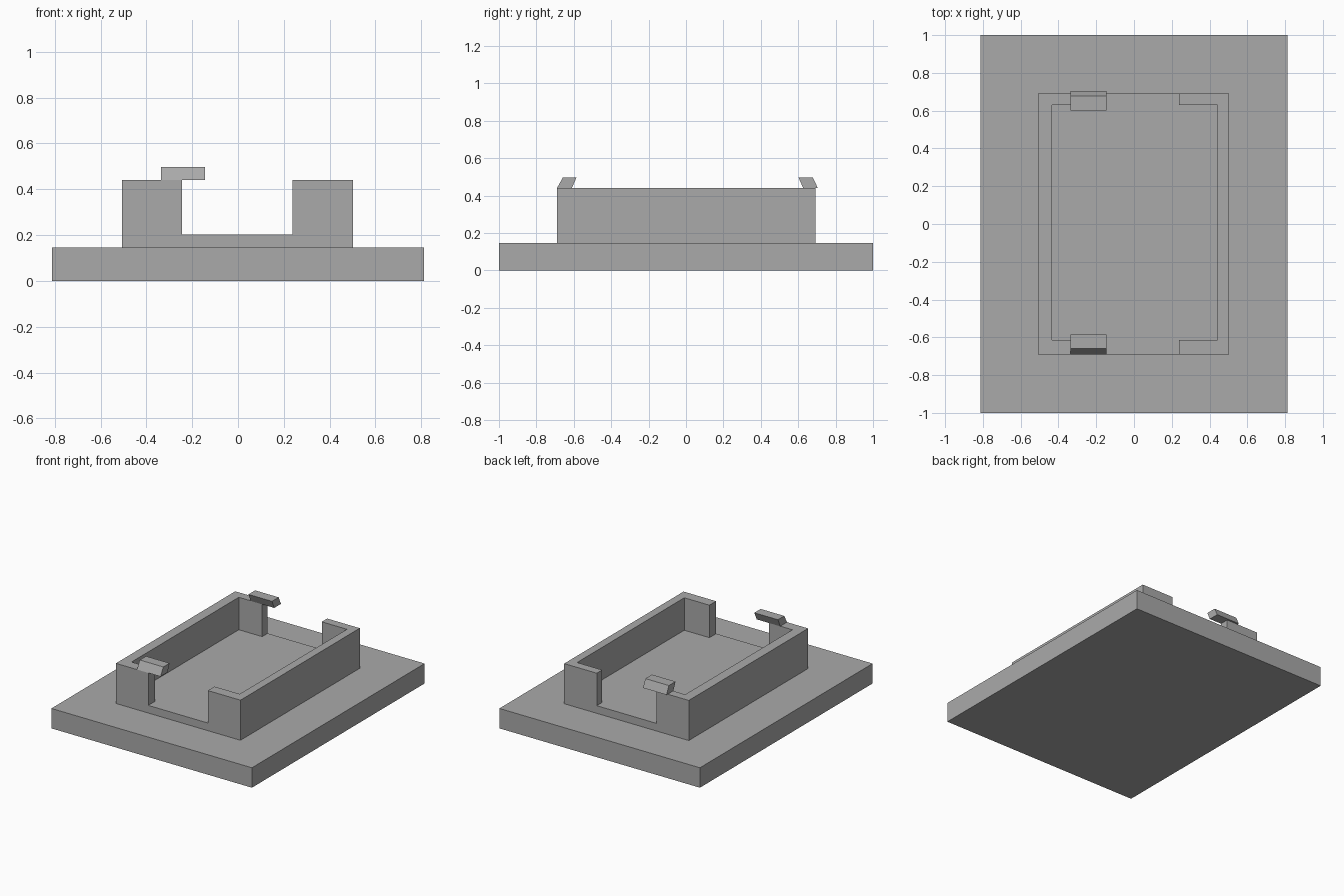
import bpy
import bmesh
from mathutils import Vector

cube = bpy.data.objects.get("Cube")
if cube:
    bpy.data.objects.remove(cube, do_unlink=True)

grey = bpy.data.materials.new("plain grey")
grey.use_nodes = True
colour = (0.4, 0.4, 0.4, 1)
grey.diffuse_color = colour
grey.node_tree.nodes["Principled BSDF"].inputs["Base Color"].default_value = colour


def prism(name, points, offset):
    """Extrude a closed flat outline along an offset vector."""
    bm = bmesh.new()
    face = bm.faces.new([bm.verts.new(p) for p in points])
    grown = bmesh.ops.extrude_face_region(bm, geom=[face], use_keep_orig=True)
    top = [v for v in grown["geom"] if isinstance(v, bmesh.types.BMVert)]
    bmesh.ops.translate(bm, verts=top, vec=Vector(offset))
    bmesh.ops.recalc_face_normals(bm, faces=bm.faces)
    mesh = bpy.data.meshes.new(name)
    bm.to_mesh(mesh)
    bm.free()
    mesh.materials.append(grey)
    obj = bpy.data.objects.new(name, mesh)
    bpy.context.collection.objects.link(obj)
    return obj


def slab(name, outline, low, high):
    return prism(name, [(x, y, low) for x, y in outline], (0, 0, high - low))


def rectangle(x, y):
    return [(-x, -y), (x, -y), (x, y), (-x, y)]


# Levels and tray extents
base_top, floor_top, wall_top, clip_top = 0.146, 0.202, 0.44, 0.498
front, back = -0.69, 0.692
inner_front, inner_back = -0.613, 0.629

# Base plate and the raised tray floor
slab("base_plate", rectangle(0.813, 1), 0, base_top)
slab("tray_floor", [(-0.507, front), (0.503, front), (0.503, back), (-0.507, back)],
     base_top, floor_top)

# C-shaped side walls, returning round the corners
for name, outer, inner, end in (("right_wall", -0.507, -0.434, -0.244),
                                ("left_wall", 0.503, 0.443, 0.239)):
    slab(name, [(outer, front), (end, front), (end, inner_front), (inner, inner_front),
                (inner, inner_back), (end, inner_back), (end, back), (outer, back)],
         floor_top, wall_top)

# Slanted clips leaning inward over the tray
for name, bottom, top in (("front_clip", (front, -0.611), (-0.658, -0.585)),
                          ("back_clip", (0.705, 0.627), (0.678, 0.601))):
    section = [(bottom[0], wall_top), (bottom[1], wall_top),
               (top[1], clip_top), (top[0], clip_top)]
    prism(name, [(-0.336, y, z) for y, z in section], (0.191, 0, 0))
